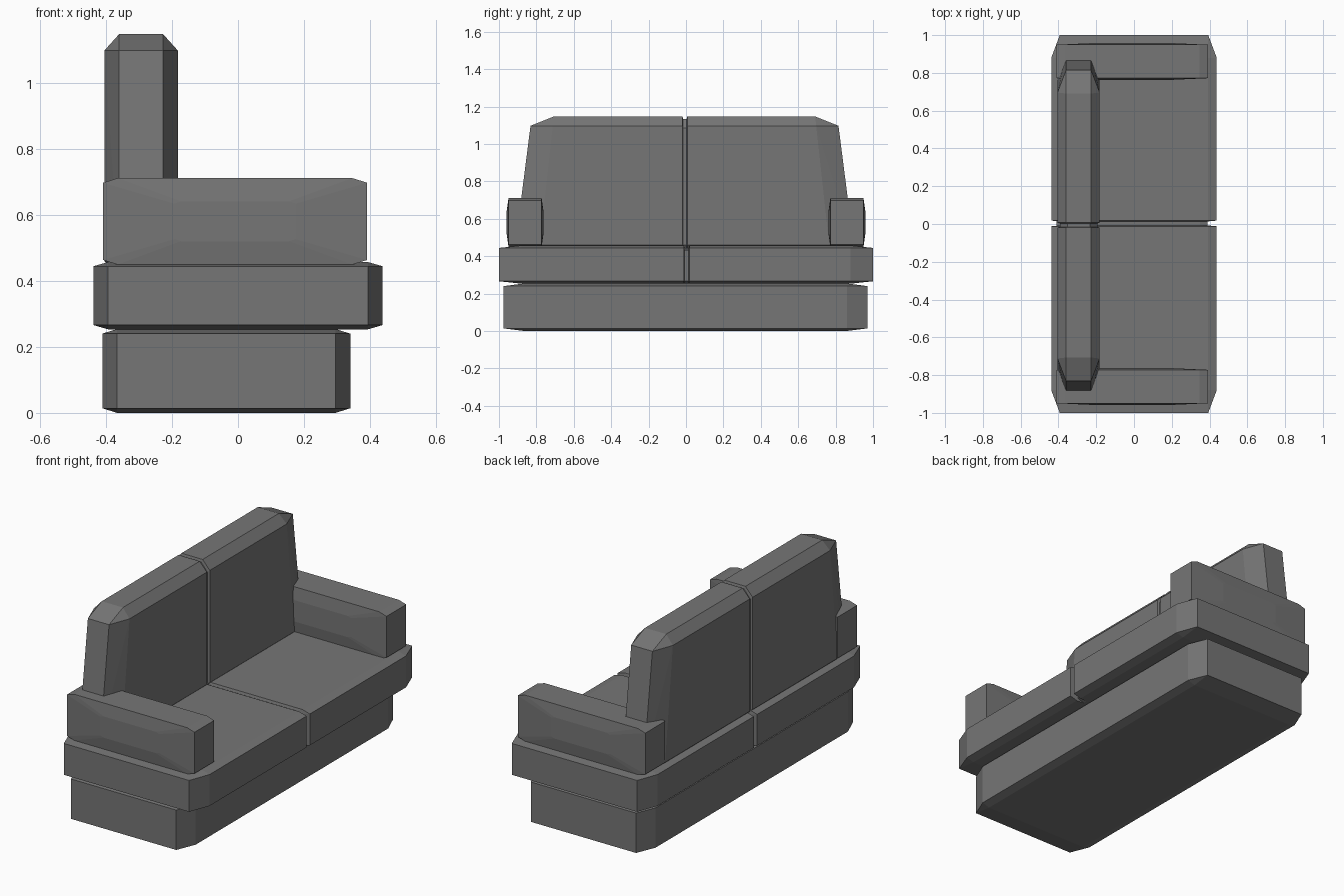
import bpy, bmesh
from itertools import product
from mathutils import Vector

if "Cube" in bpy.data.objects:
    bpy.data.objects.remove(bpy.data.objects["Cube"])

# Dark grey upholstery
fabric = bpy.data.materials.new("dark_fabric")
fabric.diffuse_color = (0.18, 0.18, 0.18, 1)
fabric.use_nodes = True
fabric.node_tree.nodes["Principled BSDF"].inputs["Base Color"].default_value = fabric.diffuse_color


def finish(name, bm):
    bmesh.ops.recalc_face_normals(bm, faces=bm.faces)
    mesh = bpy.data.meshes.new(name)
    bm.to_mesh(mesh)
    bm.free()
    mesh.materials.append(fabric)
    obj = bpy.data.objects.new(name, mesh)
    bpy.context.collection.objects.link(obj)
    return obj


def cushion(name, lo, hi, bevel, taper=0.0, groove=None):
    """Chamfered block; groove = (centre y, half width, x depth, z depth)."""
    lo, hi = Vector(lo), Vector(hi)
    c, h, b = (lo + hi) / 2, (hi - lo) / 2, Vector(bevel)
    bm = bmesh.new()
    for s in product((-1, 1), repeat=3):
        for axis in range(3):
            p = [s[i] * (h[i] - (0 if i == axis else b[i])) for i in range(3)]
            p[1] *= 1 - taper * p[2]
            bm.verts.new(c + Vector(p))
    bmesh.ops.convex_hull(bm, input=bm.verts[:])
    bmesh.ops.dissolve_limit(bm, angle_limit=0.01, verts=bm.verts[:], edges=bm.edges[:])
    if groove:
        gy, w, dx, dz = groove
        for y in (-w, -w * 0.7, w * 0.7, w):
            bmesh.ops.bisect_plane(bm, geom=bm.verts[:] + bm.edges[:] + bm.faces[:],
                                   plane_co=(0, gy + y, 0), plane_no=(0, 1, 0))
        for v in bm.verts:
            if abs(v.co.y - gy) < w * 0.85:
                v.co.x = c.x + (v.co.x - c.x) * (1 - dx / h.x)
                if v.co.z > c.z:
                    v.co.z = c.z + (v.co.z - c.z) * (1 - dz / h.z)
    return finish(name, bm)


def armrest(name, side):
    """Chamfered side profile lofted across y, with slightly bulging sides."""
    cx, cz, hx, hz, bx, bz = -0.009, 0.58, 0.4, 0.131, 0.045, 0.014
    profile = [(hx, hz - bz), (hx - bx, hz), (bx - hx, hz), (-hx, hz - bz),
               (-hx, bz - hz), (bx - hx, -hz), (hx - bx, -hz), (hx, bz - hz)]
    bm = bmesh.new()
    rings = []
    for y, s in ((0.762, 0.46), (0.772, 1), (0.949, 1), (0.959, 0.46)):
        rings.append([bm.verts.new((cx + x * s, side * y, cz + z * s)) for x, z in profile])
    for a, b in zip(rings, rings[1:]):
        for i in range(8):
            j = (i + 1) % 8
            bm.faces.new((a[i], a[j], b[j], b[i]))
    bm.faces.new(rings[0])
    bm.faces.new(rings[-1])
    return finish(name, bm)


# Plinth under the sofa
cushion("base", (-0.411, -0.975, 0), (0.34, 0.97, 0.254), (0.045, 0.11, 0.014))
# Seat and backrest, each split by a groove in the middle
cushion("seat", (-0.438, -1, 0.253), (0.438, 1, 0.457), (0.045, 0.12, 0.013),
        groove=(0.003, 0.015, 0.05, 0.014))
cushion("backrest", (-0.405, -0.872, 0.41), (-0.182, 0.856, 1.147), (0.045, 0.125, 0.05),
        taper=0.148, groove=(-0.006, 0.013, 0.012, 0.014))
# Armrests
for label, side in (("left", -1), ("right", 1)):
    armrest(label + "_armrest", side)
